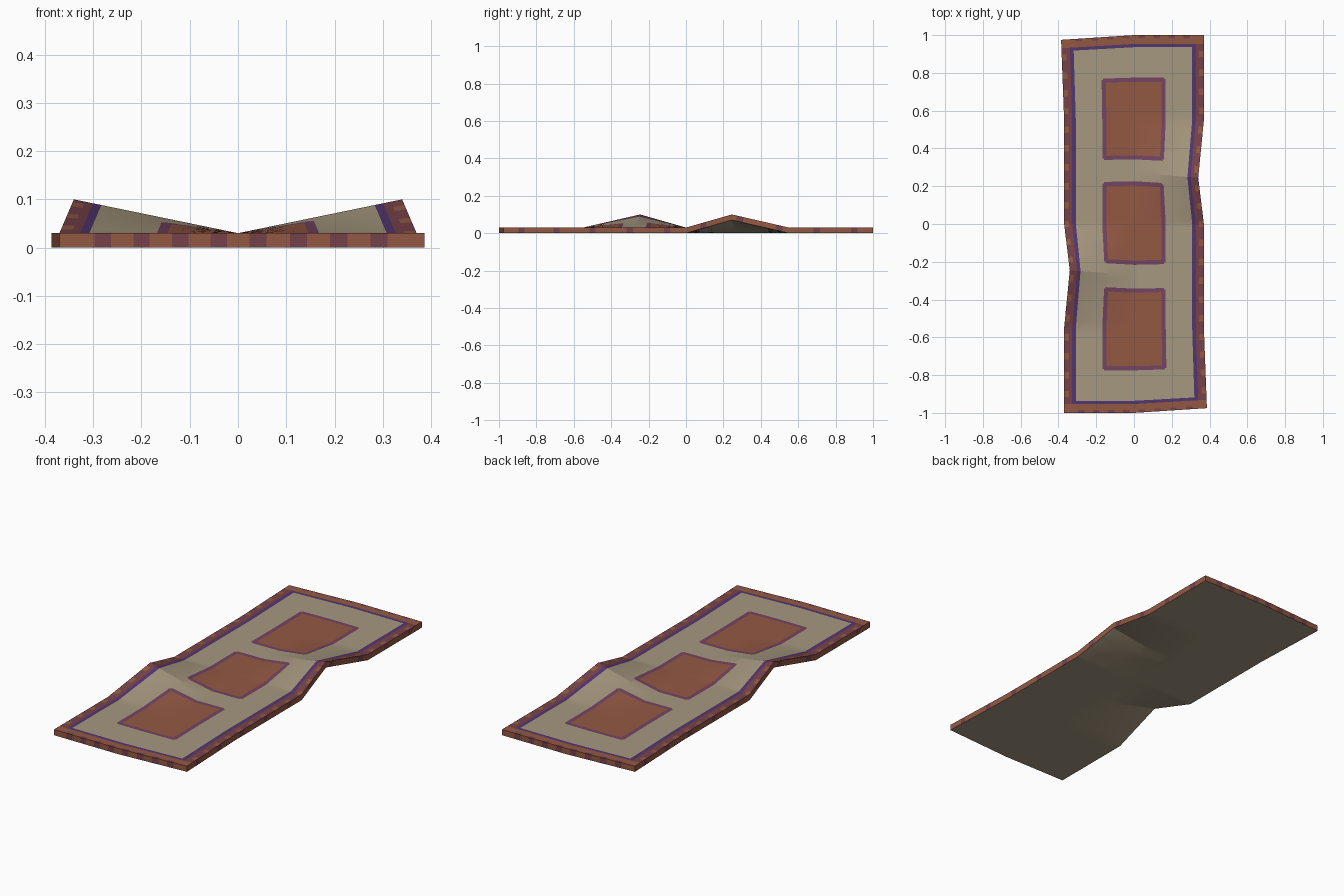
import bpy, bmesh, math

if "Cube" in bpy.data.objects:
    bpy.data.objects.remove(bpy.data.objects["Cube"])

HALF_W, THICK = 0.37, 0.03

def srgb(*c):
    return [((v / 255 + 0.055) / 1.055) ** 2.4 for v in c] + [1.0]

COLOURS = {
    "beige": srgb(166, 152, 127), "rust": srgb(148, 89, 68),
    "maroon": srgb(118, 66, 74), "violet": srgb(82, 53, 112),
    "plum": srgb(116, 68, 98),
}
NAMES = list(COLOURS)

# Control lattice of the rumpled rug: left, middle and right point of each row
ROWS = [-1, -0.55, -0.26, 0, 0.26, 0.55, 1]
lattice = [[(x, y, 0) for x in (-HALF_W, 0, HALF_W)] for y in ROWS]
for s, row, col in ((-1, 2, 0), (1, 4, 2)):
    lattice[row][col] = (s * 0.34, s * 0.245, 0.07)      # raised wrinkle
    lattice[row][1] = (0, s * 0.27, 0)
    end = 0 if s < 0 else 6
    lattice[end][2 - col] = (-s * 0.386, s * 0.975, 0)   # skewed corner

def lerp(a, b, t):
    return [p + (q - p) * t for p, q in zip(a, b)]

def place(x, y, z):
    """Map a flat rug point onto the rumpled lattice."""
    c = 0 if x < 0 else 1
    u = (x + HALF_W) / HALF_W - c
    r = max(i for i in range(6) if ROWS[i] <= y)
    v = (y - ROWS[r]) / (ROWS[r + 1] - ROWS[r])
    p = lerp(lerp(lattice[r][c], lattice[r][c + 1], u),
             lerp(lattice[r + 1][c], lattice[r + 1][c + 1], u), v)
    return (p[0], p[1], p[2] + z)

# Woven pattern: border, thin line, three framed panels
BORDER_X, LINE_X = 0.327, 0.308
BORDER_Y, LINE_Y = 0.953, 0.936
PANELS = [(-0.555, 0.22), (0.005, 0.213), (0.555, 0.22)]
PANEL_X, FRAME = 0.168, 0.022
TICK = 0.017
tick_y = [-0.9 + 0.1 * i for i in range(19)]
tick_x = [-0.28 + 0.08 * i for i in range(8)]

def near(v, ticks):
    return any(abs(v - t) < TICK for t in ticks)

def top_colour(x, y):
    ax, ay = abs(x), abs(y)
    if ay > BORDER_Y:
        return "maroon" if ay > 0.985 and near(x, tick_x) else "rust"
    if ax > BORDER_X:
        return "rust" if ax > 0.345 and near(y, tick_y) else "maroon"
    if ax > LINE_X or ay > LINE_Y:
        return "violet"
    for cy, h in PANELS:
        dx, dy = ax - PANEL_X, abs(y - cy) - h
        if dx < 0 and dy < 0:
            if dx + dy > -0.012:          # clipped panel corner
                return "beige"
            return "rust" if max(dx, dy) < -FRAME else "plum"
    return "beige"

def edge_colour(x, y, end):
    return "maroon" if near(x if end else y, tick_x if end else tick_y[::2]) else "rust"

# Cut lines of the pattern
xs = {0.0}
for v in (HALF_W, 0.345, BORDER_X, LINE_X, PANEL_X, PANEL_X - 0.008, PANEL_X - FRAME):
    xs |= {v, -v}
xs |= {round(t + s * TICK, 4) for t in tick_x for s in (-1, 1)}
ys = set(ROWS)
for v in (0.985, BORDER_Y, LINE_Y):
    ys |= {v, -v}
for cy, h in PANELS:
    ys |= {round(cy + s * k, 4) for s in (-1, 1) for k in (h, h - 0.008, h - FRAME)}
ys |= {round(t + s * TICK, 4) for t in tick_y for s in (-1, 1)}
xs, ys = sorted(xs), sorted(ys)
nx, ny = len(xs), len(ys)

# Rug slab: top sheet, underside and edge walls
bm = bmesh.new()
top = [[bm.verts.new(place(x, y, THICK)) for x in xs] for y in ys]
low = [[bm.verts.new(place(x, y, 0)) for x in xs] for y in ys]

def face(verts, colour):
    bm.faces.new(verts).material_index = NAMES.index(colour)

for j in range(ny - 1):
    for i in range(nx - 1):
        x, y = (xs[i] + xs[i + 1]) / 2, (ys[j] + ys[j + 1]) / 2
        ring = ((j, i), (j, i + 1), (j + 1, i + 1), (j + 1, i))
        face([top[b][a] for b, a in ring], top_colour(x, y))
        face([low[b][a] for b, a in reversed(ring)], "beige")
for i in range(nx - 1):
    for j in (0, ny - 1):
        face((low[j][i], low[j][i + 1], top[j][i + 1], top[j][i]),
             edge_colour((xs[i] + xs[i + 1]) / 2, 0, True))
for j in range(ny - 1):
    for i in (0, nx - 1):
        face((low[j][i], low[j + 1][i], top[j + 1][i], top[j][i]),
             edge_colour(0, (ys[j] + ys[j + 1]) / 2, False))
bmesh.ops.recalc_face_normals(bm, faces=bm.faces)

mesh = bpy.data.meshes.new("rug")
bm.to_mesh(mesh)
bm.free()
for name, colour in COLOURS.items():
    mat = bpy.data.materials.new(name)
    mat.diffuse_color = colour
    mat.use_nodes = True
    mat.node_tree.nodes["Principled BSDF"].inputs["Base Color"].default_value = mat.diffuse_color
    mesh.materials.append(mat)
rug = bpy.data.objects.new("rug", mesh)
bpy.context.collection.objects.link(rug)
bpy.context.view_layer.objects.active = rug
rug.select_set(True)
bpy.ops.object.shade_smooth_by_angle(angle=math.radians(12))
